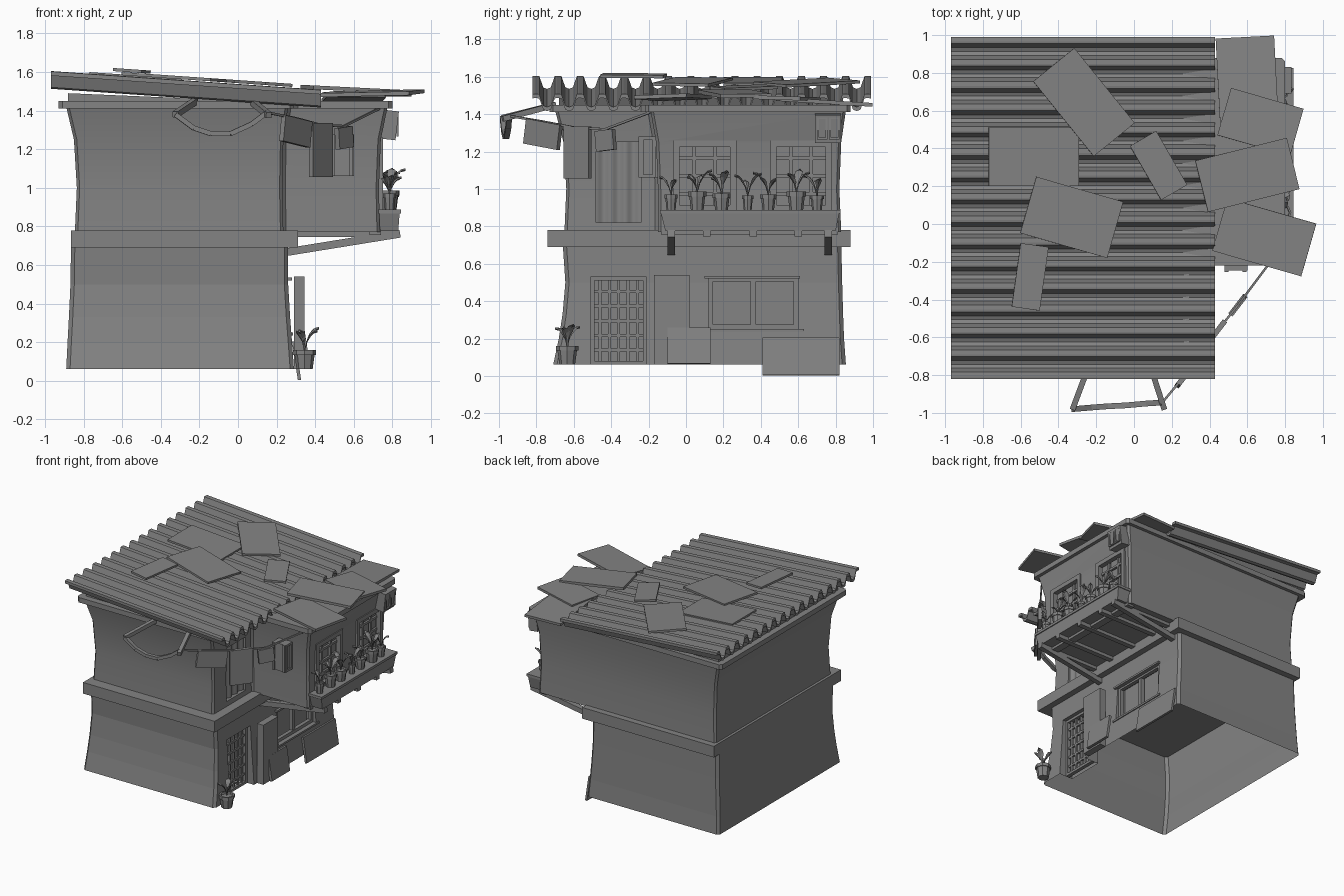
import bpy, bmesh, math, random
from mathutils import Matrix, Vector

if "Cube" in bpy.data.objects:
    bpy.data.objects.remove(bpy.data.objects["Cube"])
random.seed(4)
grey = bpy.data.materials.new("dark_grey")
grey.diffuse_color = (.23, .23, .23, 1)
grey.use_nodes = True
grey.node_tree.nodes["Principled BSDF"].inputs["Base Color"].default_value = grey.diffuse_color


def obj(name, verts, faces):
    me = bpy.data.meshes.new(name)
    me.from_pydata(verts, [], faces)
    bm = bmesh.new()
    bm.from_mesh(me)
    bmesh.ops.recalc_face_normals(bm, faces=bm.faces)
    bm.to_mesh(me)
    bm.free()
    me.materials.append(grey)
    o = bpy.data.objects.new(name, me)
    bpy.context.collection.objects.link(o)
    return o


def loft(name, rings):
    n = len(rings[0])
    v = [p for r in rings for p in r]
    f = [(k*n+i, k*n+(i+1) % n, (k+1)*n+(i+1) % n, (k+1)*n+i)
         for k in range(len(rings)-1) for i in range(n)]
    f += [tuple(range(n))[::-1], tuple(range((len(rings)-1)*n, len(rings)*n))]
    return obj(name, v, f)


def box(name, x0, x1, y0, y1, z0, z1, m=None):
    c = Vector(((x0+x1)/2, (y0+y1)/2, (z0+z1)/2))
    ring = [(x0, y0), (x1, y0), (x1, y1), (x0, y1)]
    rs = [[Vector((x, y, z)) for x, y in ring] for z in (z0, z1)]
    if m:
        rs = [[c + m @ (p-c) for p in r] for r in rs]
    return loft(name, rs)


def beam(name, a, b, w, h=None):
    a, b = Vector(a), Vector(b)
    q = (b-a).to_track_quat('X', 'Z').to_matrix()
    h = h or w
    return loft(name, [[p + q @ Vector((0, s*w/2, t*h/2)) for s, t in
                        ((-1, -1), (1, -1), (1, 1), (-1, 1))] for p in (a, b)])


def chamfer(pts, z, d=0.02):
    out = []
    for i, p in enumerate(pts):
        p = Vector(p)
        for q in (pts[i-1], pts[(i+1) % len(pts)]):
            v = p + (Vector(q)-p).normalized()*d
            out.append((v.x, v.y, z))
    return out


def ell(x0, x1, xb, y0, ys, y1):
    return [(x0, y0), (x1, y0), (x1, ys), (xb, ys), (xb, y1), (x0, y1)]


def cut(target, *b):
    c = box("cutter", *b)
    c.hide_render = True
    m = target.modifiers.new("cut", 'BOOLEAN')
    m.object, m.solver = c, 'EXACT'
    bpy.context.view_layer.objects.active = target
    bpy.ops.object.modifier_apply(modifier=m.name)
    bpy.data.objects.remove(c)


def frame(name, x, y0, y1, z0, z1, w=0.025, d=0.03):
    for a, b, c, e in ((y0, y1, z0, z0+w), (y0, y1, z1-w, z1),
                       (y0, y0+w, z0, z1), (y1-w, y1, z0, z1)):
        box(name, x-d, x, a, b, c, e)


def bars(name, x, y0, y1, z0, z1, cols, rows, w=0.012):
    for i in range(1, cols):
        y = y0+(y1-y0)*i/cols
        box(name, x-w, x, y-w/2, y+w/2, z0, z1)
    for j in range(1, rows):
        z = z0+(z1-z0)*j/rows
        box(name, x-w, x, y0, y1, z-w/2, z+w/2)


# flared ground floor with recessed door and window
lower = loft("ground_floor", [chamfer([(a, c), (b, c), (b, d), (a, d)], z) for z, a, b, c, d in (
    (.06, -.89, .29, -.71, .855), (.2, -.883, .28, -.68, .845), (.33, -.876, .27, -.66, .84),
    (.5, -.868, .26, -.645, .835), (.72, -.865, .26, -.66, .83))])
cut(lower, .17, .5, -.51, -.21, .0, .53)
cut(lower, .19, .5, .12, .60, .25, .53)
bm = bmesh.new()
bm.from_mesh(lower.data)
bmesh.ops.delete(bm, geom=[f for f in bm.faces if f.normal.z < -.9 and f.calc_center_median().z < .08],
                 context='FACES_ONLY')
bm.to_mesh(lower.data)
bm.free()

# upper floor with bay
upper = loft("upper_floor", [chamfer(ell(*r[1:]), r[0], .015) for r in (
    (.77, -.845, .235, .735, -.65, -.15, .83), (1.0, -.835, .23, .73, -.64, -.15, .82),
    (1.25, -.85, .235, .74, -.655, -.16, .83), (1.42, -.89, .26, .775, -.70, -.19, .855))])
cut(upper, .18, .5, -.48, -.24, .82, 1.25)
for y0, y1 in ((-.07, .27), (.45, .78)):
    cut(upper, .68, .9, y0, y1, .88, 1.26)
box("floor_band", -.865, .31, -.74, .88, .69, .78)
loft("eaves_cap", [chamfer(ell(-.93, .29, .80, -.73, -.22, .88), z, .02) for z in (1.41, 1.45)])

# ground door, window and their trim
bars("door_lattice", .22, -.51, -.21, .06, .53, 6, 6, .016)
frame("door_frame", .23, -.51, -.21, .06, .53, .02)
frame("shop_window_frame", .25, .12, .60, .25, .53)
bars("shop_window_mullion", .245, .12, .60, .25, .53, 2, 1, .03)
box("shop_window_sill", .23, .285, .09, .63, .235, .25)
box("shop_window_lintel", .23, .28, .10, .61, .52, .535)

# bay windows
for y0, y1 in ((-.07, .27), (.45, .78)):
    frame("bay_window_frame", .75, y0, y1, .88, 1.26, .035, .04)
    bars("bay_window_muntin", .72, y0, y1, .88, 1.26, 3, 4, .018)

# wavy curtain in the upper doorway
pts = [(.21+.008*math.cos(i*.8), -.48+.01*i) for i in range(25)] + [(.18, -.24), (.18, -.48)]
curtain = loft("curtain", [[(x, y, z) for x, y in pts] for z in (.82, 1.25)])

# upper walls and curtain are softly shaded
bpy.ops.object.select_all(action='DESELECT')
for o in (upper, curtain):
    o.select_set(True)
bpy.context.view_layer.objects.active = upper
bpy.ops.object.shade_smooth_by_angle(angle=math.radians(30))

# side window box and corner vent box
box("side_window_box", .48, .59, -.245, -.14, 1.06, 1.28)
frame("side_window_trim", .60, -.245, -.16, 1.06, 1.28, .018, .012)
for x in (.48, .575):
    box("side_window_front_trim", x, x+.02, -.255, -.24, 1.06, 1.28)
tilt = Matrix.Rotation(.12, 3, 'Y')
box("vent_box", .75, .825, .69, .83, 1.25, 1.40, tilt)
for y in (.70, .765):
    frame("vent_panel", .832, y, y+.057, 1.265, 1.385, .01, .012)

# bay underside: joists, braces and edge beam
for y in (-.08, .11, .36, .60, .76):
    box("joist", .25, .83, y-.02, y+.02, .745, .78)
for y in (-.08, .76):
    beam("brace", (.24, y, .665), (.84, y, .762), .04)
box("bay_edge_beam", .68, .74, -.13, .81, .755, .785)

# planter along the bay
loft("planter", [[(.72, y0, z), (x, y0, z), (x, y1, z), (.72, y1, z)] for z, x, y0, y1 in (
    (.775, .83, -.11, .80), (.875, .838, -.135, .82))])
box("planter_rim", .72, .845, -.14, .825, .868, .888)


def plant(x, y, z, r, h, leaf, n):
    rings = [[(x+q*math.cos(k*math.pi/4), y+q*math.sin(k*math.pi/4), z+t) for k in range(8)]
             for t, q in ((0, r*.8), (h*.75, r), (h*.75, r*1.15), (h, r*1.15), (h, r*.9), (h*.85, r*.85))]
    loft("pot", rings)
    for i in range(n):
        a = 6.28*i/n+random.random()*1.5
        d = Vector((math.cos(a), math.sin(a), 0))
        s = Vector((-d.y, d.x, 0))
        g = leaf*random.uniform(.65, 1.1)
        rs = []
        for u, v, w in ((0, -.02, .1), (.2, .45, .12), (.45, .75, .34), (.7, .92, .36), (1, .97, .05)):
            c = Vector((x, y, z+h))+d*u*g*.7+Vector((0, 0, v*g))
            rs.append([c-s*w*g*.5, c+Vector((0, 0, -.007)), c+s*w*g*.5, c+Vector((0, 0, .007))])
        loft("leaf", rs)


for y, r, h, n in ((-.08, .03, .085, 3), (.06, .042, .10, 4), (.19, .042, .09, 4), (.33, .026, .08, 3),
                   (.44, .038, .085, 4), (.59, .045, .10, 4), (.70, .032, .08, 3)):
    plant(.785, y, .885, r, h, .115, n)
plant(.345, -.635, .06, .052, .10, .13, 5)

# boards leaning on the ground floor
box("tall_board", .29, .345, -.17, .02, .06, .54)
lean = Matrix.Rotation(-.15, 3, 'Y')
box("small_board", .34, .36, -.10, .13, .065, .26, lean)
box("low_board", .295, .312, .41, .82, .003, .205, lean)

# corrugated roof, sloping down to the right
top = []
n, y0, y1, hgt = 15, -.82, .99, .068
p = (y1-y0)/(n+.3)
for i in range(n+1):
    top += [(y0+p*(i+t), h) for t, h in ((0, hgt), (.1, hgt+.002), (.3, hgt), (.48, .008), (.65, 0), (.82, .008))]
top = top[:n*6+3]
prof = top + [(y, h-.022) for y, h in reversed(top)]
v = [(x, y, z+h) for x, z in ((-.97, 1.535), (.43, 1.438)) for y, h in prof]
m, k = len(prof), len(top)
f = [(i, (i+1) % m, m+(i+1) % m, m+i) for i in range(m)]
f += [(e+i, e+i+1, e+m-2-i, e+m-1-i) for e in (0, m) for i in range(k-1)]
obj("corrugated_roof", v, f)
loft("roof_wedge", [[(x, -.68, 1.44), (x, .84, 1.44), (x, .84, z), (x, -.68, z)]
                    for x, z in ((-.88, 1.49), (.25, 1.442))])

# loose sheets: x, y, length, width, turn in degrees, lift
slope = .069
for x, y, l, w, a, lift in ((-.265, .645, .51, .28, -51, .012), (-.53, .355, .48, .31, 0, .0),
                            (-.33, .035, .48, .31, -16, .012), (-.55, -.28, .15, .34, -8, .03),
                            (.13, .31, .33, .16, -60, .012)):
    z = 1.605-(x+.97)*slope+lift
    mt = Matrix.Rotation(slope, 3, 'Y') @ Matrix.Rotation(math.radians(a), 3, 'Z')
    box("roof_sheet", x-l/2, x+l/2, y-w/2, y+w/2, z-.008, z+.008, mt)
for x, y, l, w, a, z, rx, ry in ((.60, .74, .31, .5, 3, 1.465, -.06, 0), (.67, .54, .40, .26, -16, 1.485, -.03, .0),
                                 (.60, .26, .50, .28, 14, 1.51, 0, .05), (.69, -.07, .49, .29, -16, 1.49, .03, -.03)):
    mt = Matrix.Rotation(rx, 3, 'X') @ Matrix.Rotation(ry, 3, 'Y') @ Matrix.Rotation(math.radians(a), 3, 'Z')
    box("bay_roof_sheet", x-l/2, x+l/2, y-w/2, y+w/2, z-.01, z+.01, mt)

# drying rack on the front
A, B = Vector((-.325, -.98, 1.38)), Vector((.15, -.945, 1.39))
beam("rack_arm", (-.22, -.70, 1.45), A, .03)
beam("rack_arm", (.07, -.70, 1.45), (.16, -.98, 1.375), .03)
sag = [A, (-.23, -.972, 1.31), (-.14, -.965, 1.28), (-.04, -.96, 1.28), (.07, -.95, 1.33), B]
for a, b in zip(sag, sag[1:]):
    beam("rack_cloth", a, b, .03, .025)

# washing line with three cloths
line = [B, (.30, -.765, 1.36), (.43, -.58, 1.325), (.55, -.43, 1.32), (.73, -.19, 1.41)]
for a, b in zip(line, line[1:]):
    beam("washing_line", a, b, .012)
ang = math.atan2(.75, .58)
for x, y, w, z0, z1, t in ((.30, -.765, .23, 1.225, 1.36, .15), (.43, -.58, .17, 1.055, 1.335, 0),
                           (.55, -.43, .12, 1.205, 1.315, -.1)):
    mt = Matrix.Rotation(ang, 3, 'Z') @ Matrix.Rotation(t, 3, 'Y')
    box("hanging_cloth", x-w/2, x+w/2, y-.014, y+.014, z0, z1, mt)
